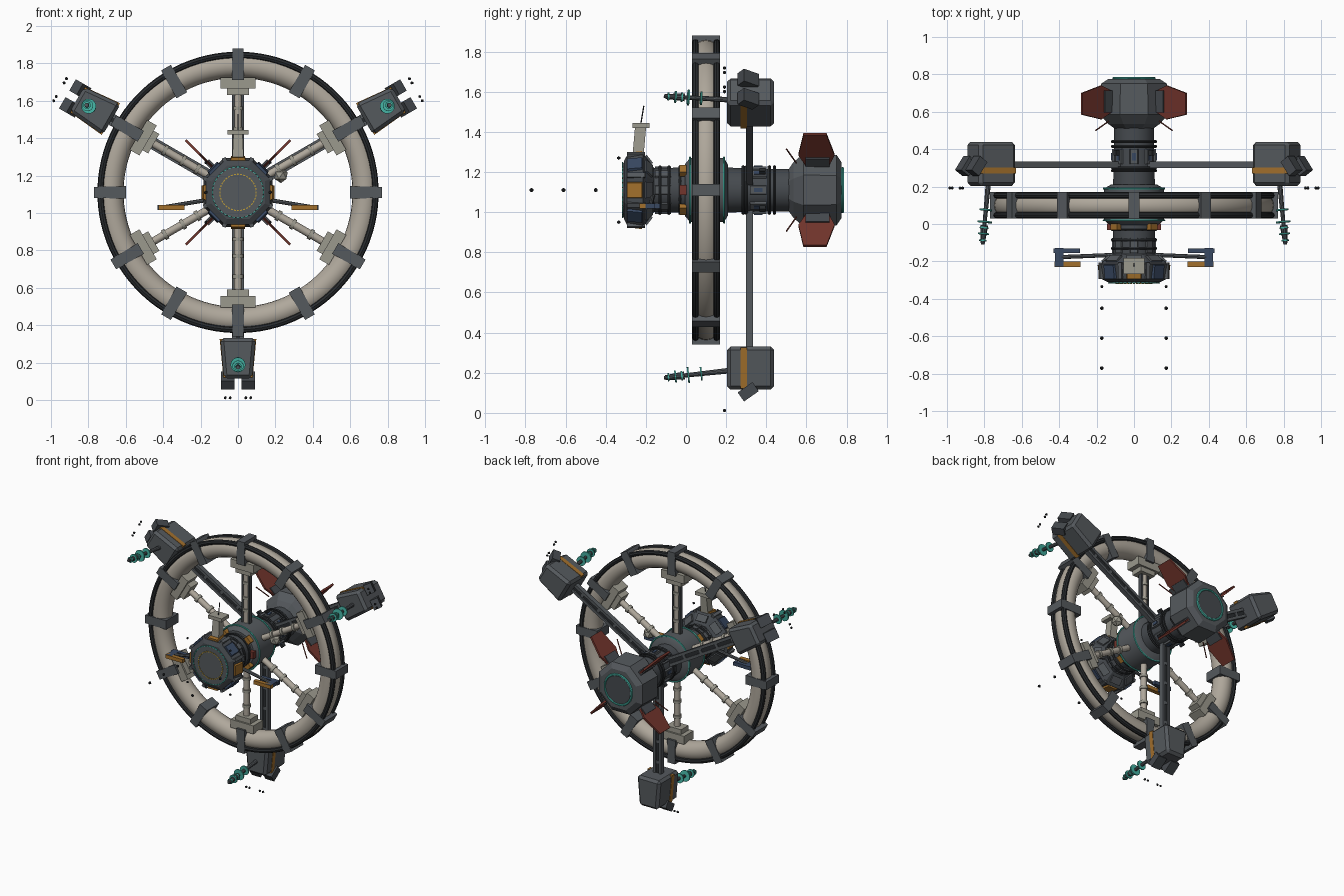
import bpy, bmesh, math
from mathutils import Matrix, Vector

if "Cube" in bpy.data.objects:
    bpy.data.objects.remove(bpy.data.objects["Cube"])

HUB = Matrix.Translation((0, 0, 1.11))
T = Matrix.Translation


def material(name, *rgb):
    m = bpy.data.materials.new(name)
    m.use_nodes = True
    m.diffuse_color = (*rgb, 1)
    node = m.node_tree.nodes["Principled BSDF"]
    node.inputs["Base Color"].default_value = (*rgb, 1)
    node.inputs["Roughness"].default_value = 0.6
    return m


DARK = material("dark grey", 0.06, 0.068, 0.077)
STEEL = material("steel grey", 0.09, 0.1, 0.11)
BLACK = material("near black", 0.022, 0.025, 0.028)
CREAM = material("cream", 0.43, 0.39, 0.33)
STONE = material("stone", 0.33, 0.32, 0.27)
ORANGE = material("orange", 0.36, 0.16, 0.025)
RED = material("rust red", 0.17, 0.035, 0.025)
NAVY = material("navy", 0.04, 0.065, 0.12)
TEAL = material("teal", 0.06, 0.45, 0.37)
YELLOW = material("yellow", 0.5, 0.33, 0.04)


def radial(deg):
    """Local x = tangent, y = hub axis, z = outward."""
    return HUB @ Matrix.Rotation(math.radians(90 - deg), 4, 'Y')


def around(n, start=90):
    return [radial(start + i * 360 / n) for i in range(n)]


def finish(name, mat, bm, places, smooth=False):
    """Turn a bmesh into one object repeated at every placement."""
    bmesh.ops.recalc_face_normals(bm, faces=bm.faces)
    base = bpy.data.meshes.new(name)
    bm.to_mesh(base)
    bm.free()
    out = bmesh.new()
    for p in places:
        copy = base.copy()
        copy.transform(p)
        out.from_mesh(copy)
        bpy.data.meshes.remove(copy)
    out.to_mesh(base)
    out.free()
    base.materials.append(mat)
    ob = bpy.data.objects.new(name, base)
    bpy.context.scene.collection.objects.link(ob)
    if smooth:
        bpy.ops.object.select_all(action='DESELECT')
        ob.select_set(True)
        bpy.context.view_layer.objects.active = ob
        bpy.ops.object.shade_smooth_by_angle(angle=math.radians(35))
    return ob


def box(name, mat, size, centre, places, taper=1, bevel=0, tilt=0):
    """Box whose outer end (local +z) is scaled in x by taper."""
    bm = bmesh.new()
    bmesh.ops.create_cube(bm, size=1)
    for v in bm.verts:
        if v.co.z > 0:
            v.co.x *= taper
        v.co = Vector(a * b for a, b in zip(v.co, size))
    if bevel:
        bmesh.ops.bevel(bm, geom=bm.edges[:], offset=bevel, segments=1, affect='EDGES')
    bm.transform(T(centre) @ Matrix.Rotation(math.radians(tilt), 4, 'X'))
    return finish(name, mat, bm, places)


def lathe(name, mat, profile, n=32, places=(HUB,), closed=False):
    """Revolve (y, radius) points about the y axis."""
    bm = bmesh.new()
    rings = [[bm.verts.new((r * math.cos(a), y, r * math.sin(a)))
              for a in ((i + 0.5) * math.tau / n for i in range(n))] for y, r in profile]
    pairs = list(zip(rings, rings[1:] + rings[:1])) if closed else list(zip(rings, rings[1:]))
    for p, q in pairs:
        for i in range(n):
            j = (i + 1) % n
            bm.faces.new((p[i], p[j], q[j], q[i]))
    if not closed:
        bm.faces.new(rings[0])
        bm.faces.new(rings[-1])
    return finish(name, mat, bm, places, smooth=n > 10)


def torus(name, mat, y, major, minor, n=32, sides=6, places=(HUB,)):
    prof = [(y + minor * math.sin(k * math.tau / sides), major + minor * math.cos(k * math.tau / sides))
            for k in range(sides)]
    return lathe(name, mat, prof, n, places, closed=True)


def rod(name, mat, a, b, r, places, r2=None, n=10):
    a, b = Vector(a), Vector(b)
    bm = bmesh.new()
    bmesh.ops.create_cone(bm, cap_ends=True, segments=n, radius1=r,
                          radius2=r if r2 is None else r2, depth=(b - a).length)
    turn = (b - a).to_track_quat('Z', 'Y').to_matrix().to_4x4()
    bm.transform(T((a + b) / 2) @ turn)
    return finish(name, mat, bm, places, smooth=n > 8)


def beads(name, mat, r, places):
    bm = bmesh.new()
    bmesh.ops.create_icosphere(bm, subdivisions=1, radius=r)
    return finish(name, mat, bm, places)


# Habitat ring: tube, outer rails and clamps
torus("habitat_ring", CREAM, 0.10, 0.68, 0.068, 96, 20)
for side in (-1, 1):
    torus("ring_rail", BLACK, 0.10 + side * 0.053, 0.735, 0.017, 96, 8)
box("ring_clamps", STEEL, (0.066, 0.14, 0.17), (0, 0.10, 0.685), around(12), taper=0.9)

# Spokes with collars and stepped saddles
six = around(6)
rod("spokes", CREAM, (0, 0.10, 0.14), (0, 0.10, 0.6), 0.021, six, n=12)
for r in (0.24, 0.33, 0.44):
    rod("spoke_collars", STONE, (0, 0.10, r), (0, 0.10, r + 0.02), 0.029, six, n=12)
box("spoke_saddles", STONE, (0.185, 0.11, 0.06), (0, 0.10, 0.585), six)
box("spoke_saddle_steps", STONE, (0.12, 0.085, 0.04), (0, 0.10, 0.54), six)
for side in (-1, 1):
    box("lift_rails", DARK, (0.012, 0.03, 0.42), (side * 0.026, 0.10, 0.36), [radial(90)])
beads("spoke_dome", STONE, 0.04, [T((0.23, 0.10, 1.20))])

# Central spine
lathe("spine", DARK, [(-0.2, 0.11), (0.0, 0.115), (0.2, 0.115), (0.35, 0.108), (0.54, 0.108)], 16)
lathe("hub_drum", STEEL, [(-0.005, 0.13), (0.02, 0.16), (0.19, 0.16), (0.21, 0.125)])
for y in (-0.13, -0.085, -0.03, 0.285, 0.30, 0.415, 0.44):
    torus("spine_band", BLACK, y, 0.116, 0.009, 24)
for y in (0.02, 0.19):
    torus("drum_light_ring", TEAL, y, 0.162, 0.006, 40)
for y in (-0.115, 0.36):
    box("spine_panels", STEEL, (0.05, 0.08, 0.02), (0, y, 0.108), around(8), taper=0.8)
box("spine_windows", NAVY, (0.02, 0.04, 0.006), (0, 0.36, 0.12), around(8))
box("amber_docks", ORANGE, (0.05, 0.035, 0.03), (0, -0.015, 0.137), around(4, 45))
box("red_docks", RED, (0.05, 0.035, 0.03), (0, -0.015, 0.13), around(2, 0))
box("spine_thrusters", BLACK, (0.02, 0.03, 0.03), (0, 0.38, 0.13), around(4, 45))

# Octagonal command head
lathe("command_head", DARK,
      [(-0.31, 0.155), (-0.295, 0.185), (-0.215, 0.2), (-0.16, 0.12)], 8)
lathe("head_face", STEEL, [(-0.316, 0.135), (-0.30, 0.14)], 32)
for mat, start, label in ((ORANGE, 0, "amber"), (NAVY, 45, "navy")):
    box("head_panels_" + label, mat, (0.085, 0.075, 0.02), (0, -0.255, 0.18), around(4, start),
        taper=0.85, tilt=7)
box("head_corner_ribs", STEEL, (0.022, 0.09, 0.02), (0, -0.25, 0.19), around(8, 22.5))
box("head_lower_plates", STEEL, (0.08, 0.05, 0.012), (0, -0.185, 0.152), around(8), tilt=-52)
box("teal_dashes", TEAL, (0.018, 0.006, 0.006), (0, -0.316, 0.137), around(36))
box("yellow_dashes", YELLOW, (0.011, 0.006, 0.006), (0, -0.317, 0.097), around(36))

# Mast with plate and whisker
box("mast", STONE, (0.06, 0.055, 0.13), (0, -0.232, 0.25), [HUB], taper=0.8, tilt=-5)
box("mast_plate", STONE, (0.11, 0.085, 0.025), (0, -0.225, 0.322), [HUB])
rod("mast_whisker", BLACK, (0, -0.225, 0.33), (0, -0.21, 0.42), 0.003, [HUB], n=6)

# Grabber arms, mirrored
for s in (-1, 1):
    rod("grabber_arm", STEEL, (s * 0.1, -0.165, -0.03), (s * 0.39, -0.177, -0.078), 0.011, [HUB], n=8)
    box("grabber_palm", NAVY, (0.045, 0.1, 0.026), (s * 0.4, -0.178, -0.08), [HUB])
    box("grabber_back_finger", NAVY, (0.14, 0.026, 0.026), (s * 0.36, -0.143, -0.08), [HUB])
    box("grabber_front_finger", ORANGE, (0.14, 0.03, 0.026), (s * 0.355, -0.216, -0.08), [HUB])

# Octagonal engine section with light ring and radiator fins
lathe("engine_block", STEEL,
      [(0.51, 0.11), (0.535, 0.15), (0.585, 0.196), (0.75, 0.19), (0.775, 0.15)], 8)
lathe("engine_cap", DARK, [(0.77, 0.105), (0.783, 0.1)])
torus("engine_light_ring", TEAL, 0.78, 0.108, 0.008, 40)
bm = bmesh.new()
outline = [(0.60, 0.17), (0.56, 0.25), (0.585, 0.395), (0.70, 0.395), (0.74, 0.25), (0.71, 0.17)]
face = bm.faces.new([bm.verts.new((-0.007, y, r)) for y, r in outline])
ext = bmesh.ops.extrude_face_region(bm, geom=[face])["geom"]
bmesh.ops.translate(bm, vec=(0.014, 0, 0), verts=[g for g in ext if isinstance(g, bmesh.types.BMVert)])
diag = around(4, 45)
finish("radiator_fins", RED, bm, diag)
box("fin_ribs", DARK, (0.03, 0.12, 0.07), (0, 0.655, 0.2), diag)
rod("fin_whiskers", RED, (0, 0.55, 0.19), (0, 0.5, 0.29), 0.004, diag, n=6)

# Outrigger booms, pods and their equipment
three = [radial(a) for a in (30, 150, 270)]
for s in (-1, 1):
    box("boom_rails", STEEL, (0.02, 0.034, 0.72), (s * 0.022, 0.317, 0.45), three)
box("boom_core", BLACK, (0.03, 0.018, 0.7), (0, 0.317, 0.45), three)
for r in (0.25, 0.4, 0.55, 0.7):
    box("boom_ties", STEEL, (0.05, 0.026, 0.02), (0, 0.317, r), three)
box("pods", STEEL, (0.19, 0.235, 0.215), (0, 0.322, 0.887), three, taper=0.8, bevel=0.018)
box("pod_stripes", ORANGE, (0.196, 0.032, 0.205), (0, 0.287, 0.887), three, taper=0.8)
for s in (-1, 1):
    box("pod_nozzle_blocks", DARK, (0.07, 0.09, 0.055), (s * 0.055, 0.31, 1.005), three, tilt=-35)
    for x in (0.042, 0.068):
        beads("nozzle_beads", BLACK, 0.009, [p @ T((s * x, 0.192, 1.098)) for p in three])

# Sensor probes leaning outward from each pod
tail, tip = Vector((0, 0.21, 0.9)), Vector((0, -0.11, 0.935))
rod("probe_shafts", STEEL, tail, tip, 0.014, three, r2=0.009)
for t, r in ((0.42, 0.034), (0.62, 0.04), (0.72, 0.024), (0.82, 0.03), (0.93, 0.02)):
    p = tail.lerp(tip, t)
    step = (tip - tail).normalized() * 0.004
    rod("probe_discs", TEAL, p - step, p + step, r, three, n=16)
rod("probe_heads", DARK, tail.lerp(tip, 0.68), tail.lerp(tip, 0.98), 0.02, three, r2=0.012)

# Marker beads ahead of the head
beads("marker_beads", BLACK, 0.011,
      [HUB @ T((s * 0.172, y, 0)) for s in (-1, 1) for y in (-0.45, -0.61, -0.77)])
beads("head_thruster_beads", BLACK, 0.009,
      [HUB @ T((s * 0.172, -0.335, t * 0.16)) for s in (-1, 1) for t in (-1, 1)])
